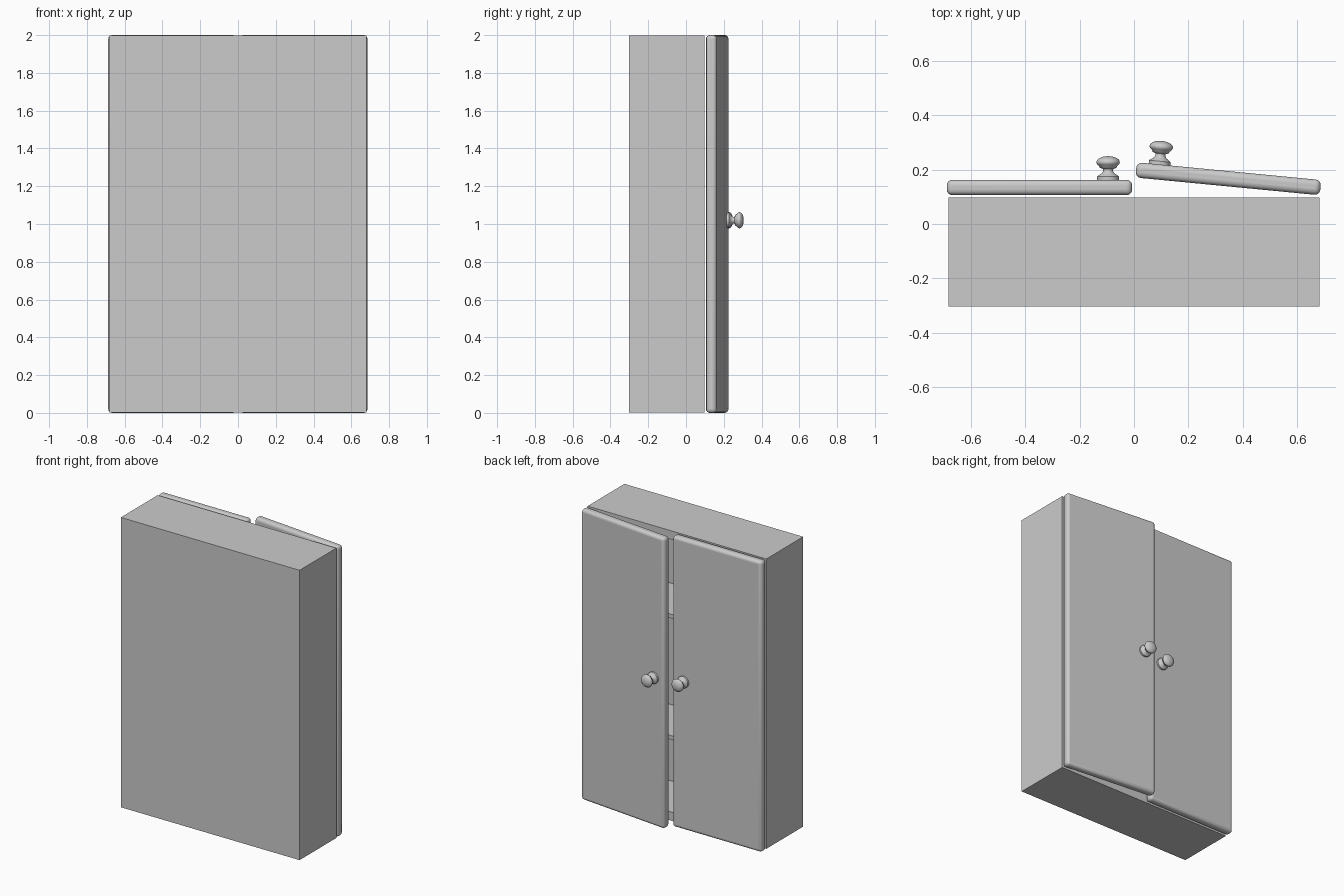
import bpy
import math
from mathutils import Vector

if "Cube" in bpy.data.objects:
    bpy.data.objects.remove(bpy.data.objects["Cube"], do_unlink=True)

grey = bpy.data.materials.new("plain grey")
grey.use_nodes = True
grey.diffuse_color = (0.6, 0.6, 0.6, 1)
grey.node_tree.nodes["Principled BSDF"].inputs["Base Color"].default_value = (0.6, 0.6, 0.6, 1)


def box(name, low, high):
    """Box between two corners, with its origin at the centre."""
    low, high = Vector(low), Vector(high)
    bpy.ops.mesh.primitive_cube_add(size=1, location=(low + high) / 2)
    obj = bpy.context.object
    obj.name = name
    obj.scale = high - low
    bpy.ops.object.transform_apply(location=False, rotation=False, scale=True)
    obj.data.materials.append(grey)
    return obj


def smooth(obj, angle):
    bpy.ops.object.select_all(action="DESELECT")
    obj.select_set(True)
    bpy.context.view_layer.objects.active = obj
    bpy.ops.object.shade_smooth_by_angle(angle=math.radians(angle))


# Knob outline as (radius, distance from the door): foot, neck, round head
KNOB = [(0.04, -0.005), (0.04, 0.012), (0.034, 0.017), (0.023, 0.024), (0.018, 0.032),
        (0.019, 0.04), (0.03, 0.044)]
HEAD = [(0.043 * math.cos(t), 0.065 + 0.022 * math.sin(t))
        for t in (math.radians(a) for a in range(-40, 91, 13))]


def knob(name, door, x, z):
    """Lathe the outline around y and fix the knob to the door."""
    sides, outline = 32, KNOB + HEAD
    verts = [(r * math.cos(a), y, r * math.sin(a))
             for r, y in outline
             for a in (math.tau * i / sides for i in range(sides))]
    faces = []
    for k in range(len(outline) - 1):
        for i in range(sides):
            j = (i + 1) % sides
            faces.append((k * sides + i, (k + 1) * sides + i,
                          (k + 1) * sides + j, k * sides + j))
    faces.append(tuple(range(sides)))
    faces.append(tuple(reversed(range(len(verts) - sides, len(verts)))))
    mesh = bpy.data.meshes.new(name)
    mesh.from_pydata(verts, [], faces)
    mesh.materials.append(grey)
    obj = bpy.data.objects.new(name, mesh)
    bpy.context.collection.objects.link(obj)
    obj.parent = door
    obj.location = (x, THICK / 2, z)
    smooth(obj, 50)


# Carcass: open towards +y
W, BACK, FACE, LOW, TOP = 0.68, -0.302, 0.098, 0.003, 1.997
WALL = 0.06
box("back_panel", (-W, BACK, LOW), (W, BACK + 0.025, TOP))
for name, s in (("left_side", 1), ("right_side", -1)):
    x0, x1 = sorted((s * W, s * (W - WALL)))
    box(name, (x0, BACK, LOW), (x1, FACE, TOP))
box("bottom_panel", (-W, BACK, LOW), (W, FACE, LOW + WALL))
box("top_panel", (-W, BACK, TOP - WALL), (W, FACE, TOP))

# Shelves
for name, z in (("lower_shelf", 0.56), ("upper_shelf", 1.395)):
    box(name, (WALL - W, BACK + 0.02, z), (W - WALL, FACE, z + 0.028))

# Doors with rounded edges; the left one stands ajar
WIDTH, THICK = 0.68, 0.056
for side, centre, turn, knob_x in (("right", (-0.347, 0.134, 1), 0, 0.252),
                                   ("left", (0.346, 0.166, 1), -5.5, -0.256)):
    door = box(side + "_door", (-WIDTH / 2, -THICK / 2, 0), (WIDTH / 2, THICK / 2, 2))
    door.location = centre
    door.rotation_euler.z = math.radians(turn)
    bevel = door.modifiers.new("rounded edges", "BEVEL")
    bevel.width = 0.02
    bevel.segments = 4
    smooth(door, 40)
    knob(side + "_knob", door, knob_x, 0.02)
